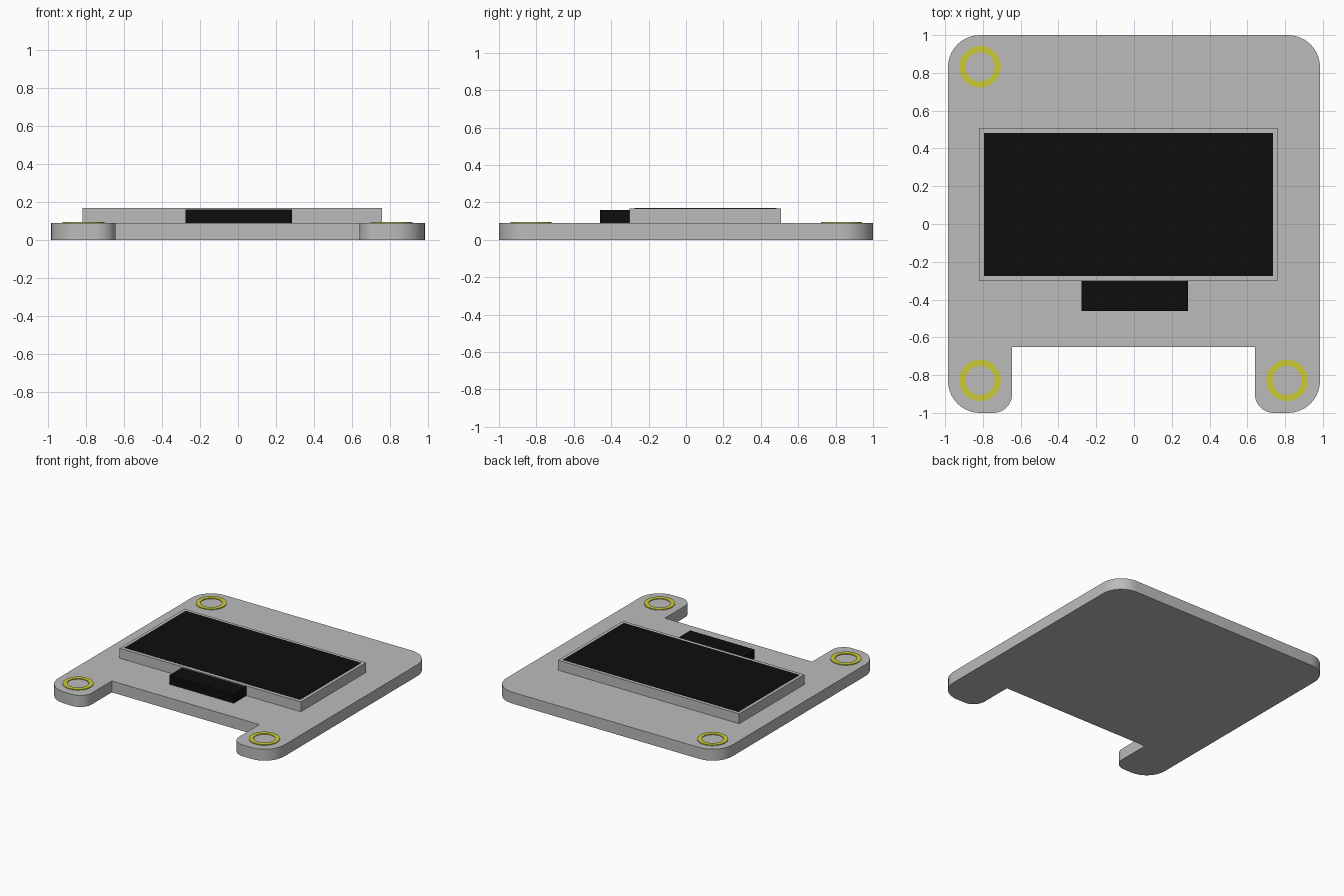
import bpy
import bmesh
import math
from mathutils import Vector

cube = bpy.data.objects.get("Cube")
if cube:
    bpy.data.objects.remove(cube, do_unlink=True)


def material(name, rgb, roughness=0.6):
    mat = bpy.data.materials.new(name)
    mat.use_nodes = True
    mat.diffuse_color = (*rgb, 1)
    shader = mat.node_tree.nodes["Principled BSDF"]
    shader.inputs["Base Color"].default_value = (*rgb, 1)
    shader.inputs["Roughness"].default_value = roughness
    return mat


GREY = material("board grey", (0.5, 0.5, 0.5))
BLACK = material("screen black", (0.004, 0.004, 0.004))
YELLOW = material("pad yellow", (0.6, 0.6, 0.04))


def finish(name, bm, mat):
    """Turn a bmesh into a named object with smooth curves and sharp edges."""
    bmesh.ops.recalc_face_normals(bm, faces=bm.faces)
    mesh = bpy.data.meshes.new(name)
    bm.to_mesh(mesh)
    bm.free()
    mesh.materials.append(mat)
    obj = bpy.data.objects.new(name, mesh)
    bpy.context.collection.objects.link(obj)
    bpy.ops.object.select_all(action="DESELECT")
    obj.select_set(True)
    bpy.context.view_layer.objects.active = obj
    bpy.ops.object.shade_smooth_by_angle(angle=math.radians(30))
    return obj


def rounded(corners, steps=10):
    """Replace each (x, y, radius) right-angle corner by an arc."""
    points = []
    for i, (x, y, r) in enumerate(corners):
        here = Vector((x, y))
        if r == 0:
            points.append(here)
            continue
        before = (Vector(corners[i - 1][:2]) - here).normalized()
        after = (Vector(corners[(i + 1) % len(corners)][:2]) - here).normalized()
        centre = here + (before + after) * r
        for k in range(steps + 1):
            a = math.pi / 2 * k / steps
            points.append(centre - after * r * math.cos(a) - before * r * math.sin(a))
    return points


def slab(name, outline, bottom, top, mat):
    """Extrude a flat outline upward."""
    bm = bmesh.new()
    face = bm.faces.new([bm.verts.new((p[0], p[1], bottom)) for p in outline])
    grown = bmesh.ops.extrude_face_region(bm, geom=[face], use_keep_orig=True)
    verts = [v for v in grown["geom"] if isinstance(v, bmesh.types.BMVert)]
    bmesh.ops.translate(bm, verts=verts, vec=(0, 0, top - bottom))
    return finish(name, bm, mat)


def box(name, x0, x1, y0, y1, z0, z1, mat):
    return slab(name, [(x0, y0), (x1, y0), (x1, y1), (x0, y1)], z0, z1, mat)


def ring(name, x, y, inner, outer, z0, z1, mat, sides=48):
    """Flat washer made by sweeping a rectangular section."""
    bm = bmesh.new()
    section = [(inner, z0), (outer, z0), (outer, z1), (inner, z1)]
    loops = []
    for i in range(sides):
        a = math.tau * i / sides
        loops.append([bm.verts.new((x + r * math.cos(a), y + r * math.sin(a), z))
                      for r, z in section])
    for i in range(sides):
        p, q = loops[i - 1], loops[i]
        for j in range(4):
            bm.faces.new((p[j - 1], p[j], q[j], q[j - 1]))
    return finish(name, bm, mat)


# Circuit board with two front feet around a notch
BOARD_TOP = 0.09
slab("circuit_board", rounded([
    (-0.985, -1, 0.17), (-0.645, -1, 0.1), (-0.645, -0.65, 0),
    (0.64, -0.65, 0), (0.64, -1, 0.1), (0.985, -1, 0.17),
    (0.985, 1, 0.17), (-0.985, 1, 0.17)]), 0, BOARD_TOP, GREY)

# Display module, its dark screen and the ribbon connector
box("display_frame", -0.82, 0.76, -0.303, 0.508, BOARD_TOP, 0.168, GREY)
box("display_screen", -0.795, 0.735, -0.276, 0.483, 0.166, 0.17, BLACK)
box("ribbon_connector", -0.277, 0.285, -0.46, -0.303, BOARD_TOP, 0.16, BLACK)

# Mounting pads: both front feet and the back right corner
for label, x, y in (("front_right", -0.815, -0.828),
                    ("front_left", 0.81, -0.828),
                    ("back_right", -0.815, 0.832)):
    ring(label + "_pad", x, y, 0.077, 0.11, BOARD_TOP - 0.002, 0.096, YELLOW)
